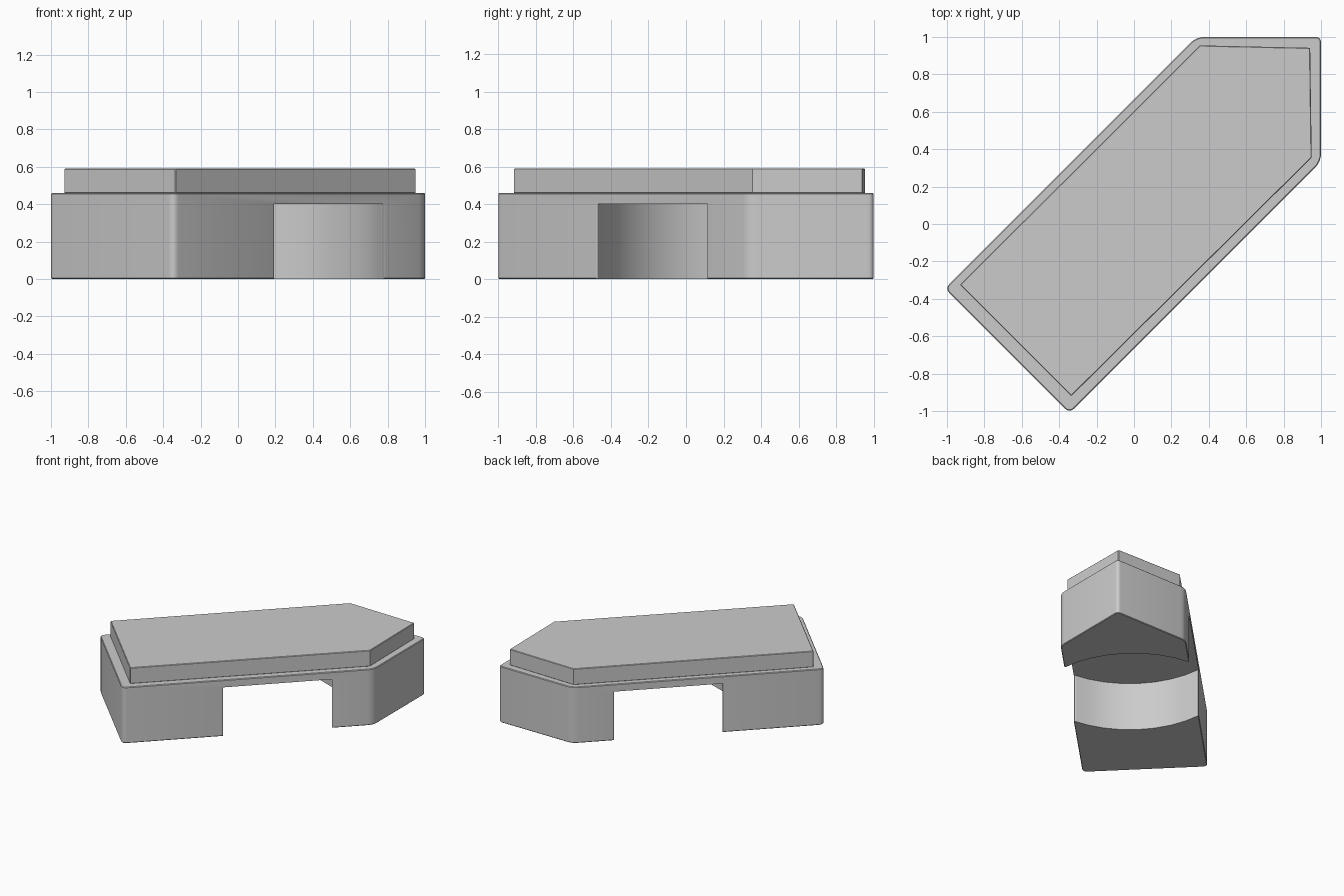
import bpy, bmesh, math
from mathutils import Vector

if "Cube" in bpy.data.objects:
    bpy.data.objects.remove(bpy.data.objects["Cube"])


def rounded(points, seg=4):
    """Outline from (x, y, trim) corners, each trim > 0 becoming a small curve."""
    out = []
    n = len(points)
    for i, (x, y, t) in enumerate(points):
        p = Vector((x, y))
        if t == 0:
            out.append(p)
            continue
        a = p + (Vector(points[i - 1][:2]) - p).normalized() * t
        b = p + (Vector(points[(i + 1) % n][:2]) - p).normalized() * t
        for k in range(seg + 1):
            f = k / seg
            out.append(a * (1 - f) ** 2 + p * 2 * f * (1 - f) + b * f * f)
    return out


def prism(name, outline, z0, z1, bevel=0.0):
    bm = bmesh.new()
    face = bm.faces.new([bm.verts.new((p.x, p.y, z0)) for p in outline])
    top = bmesh.ops.extrude_face_region(bm, geom=[face])["geom"]
    verts = [g for g in top if isinstance(g, bmesh.types.BMVert)]
    bmesh.ops.translate(bm, vec=(0, 0, z1 - z0), verts=verts)
    bmesh.ops.recalc_face_normals(bm, faces=bm.faces)
    if bevel:
        rim = [e for e in bm.edges if e.calc_face_angle(0) > math.radians(60)]
        bmesh.ops.bevel(bm, geom=rim, offset=bevel, segments=1, affect='EDGES', profile=0.5)
    mesh = bpy.data.meshes.new(name)
    bm.to_mesh(mesh)
    bm.free()
    obj = bpy.data.objects.new(name, mesh)
    bpy.context.collection.objects.link(obj)
    return obj


def smooth(obj):
    bpy.ops.object.select_all(action='DESELECT')
    obj.select_set(True)
    bpy.context.view_layer.objects.active = obj
    bpy.ops.object.shade_smooth_by_angle(angle=math.radians(30))


# Base block: arrow-ended bar lying on the diagonal
base = prism("base_block", rounded([
    (0.333, 1, 0.045), (-1.012, -0.345, 0.038), (-0.345, -1.012, 0.038),
    (1, 0.333, 0.045), (1, 1, 0.03)]), 0, 0.46, 0.005)

# Tunnel cutter: concave end walls with flared, rounded mouths (u along bar, v across)
R, V, HALF, MID, STEPS = 0.735, 0.4725, 0.402, 0.216, 8
reach = math.asin(V / R)
offset = HALF - R * math.cos(reach)
side = [(0.6, HALF + 0.07, 0), (V, HALF + 0.07, 0)]
for i in range(STEPS + 1):
    a = reach - 2 * reach * i / STEPS
    side.append((R * math.sin(a), offset + R * math.cos(a), 0.025 if i in (0, STEPS) else 0))
side += [(-V, HALF + 0.07, 0), (-0.6, HALF + 0.07, 0)]
loop = side + [(-v, -u, t) for v, u, t in side]
s = math.sqrt(0.5)
cut_outline = [Vector(((MID + p.y + p.x) * s, (MID + p.y - p.x) * s)) for p in rounded(loop)]
cutter = prism("tunnel_cutter", cut_outline, -0.2, 0.4)
cutter.hide_render = True

mod = base.modifiers.new("tunnel", 'BOOLEAN')
mod.object = cutter
mod.operation = 'DIFFERENCE'
mod.solver = 'EXACT'
bpy.context.view_layer.objects.active = base
bpy.ops.object.modifier_apply(modifier=mod.name)
bpy.data.objects.remove(cutter)
smooth(base)

# Raised top plate, set in from the base edge
plate = prism("top_plate", rounded([
    (0.352, 0.955, 0), (-0.93, -0.325, 0), (-0.335, -0.92, 0),
    (0.95, 0.355, 0), (0.942, 0.942, 0)]), 0.458, 0.59, 0.004)
smooth(plate)
